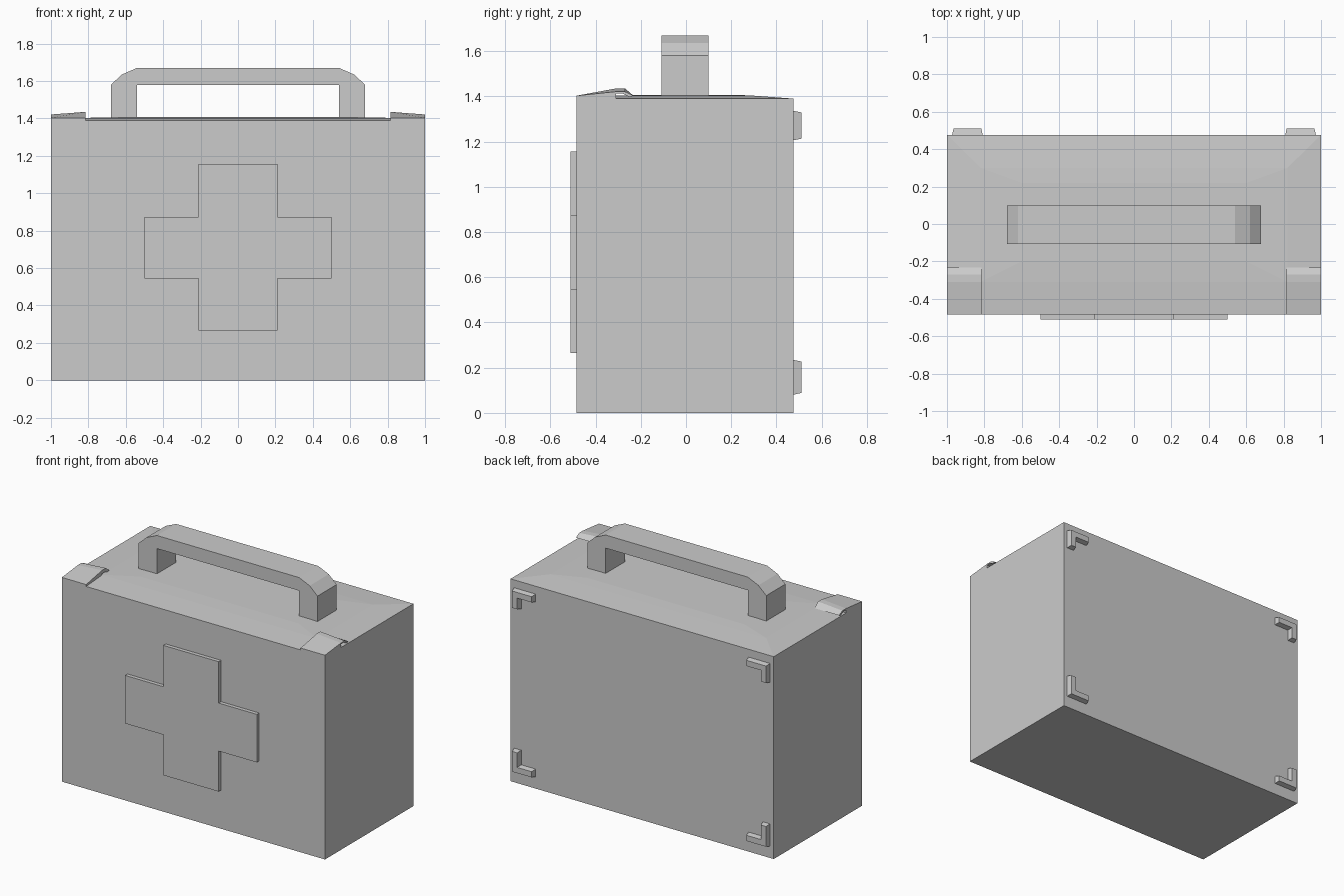
import bpy, bmesh

if "Cube" in bpy.data.objects:
    bpy.data.objects.remove(bpy.data.objects["Cube"])


def mesh_object(name, verts, faces):
    me = bpy.data.meshes.new(name)
    me.from_pydata(verts, [], faces)
    bm = bmesh.new()
    bm.from_mesh(me)
    bmesh.ops.recalc_face_normals(bm, faces=bm.faces)
    bm.to_mesh(me)
    bm.free()
    ob = bpy.data.objects.new(name, me)
    bpy.context.collection.objects.link(ob)
    return ob


def loft(name, rings):
    """Join equal-length closed rings and cap both ends."""
    n = len(rings[0])
    verts = [v for r in rings for v in r]
    faces = [tuple(range(n)), tuple(range(len(verts) - n, len(verts)))]
    for k in range(len(rings) - 1):
        for i in range(n):
            j = (i + 1) % n
            faces.append((k * n + i, k * n + j, (k + 1) * n + j, (k + 1) * n + i))
    return mesh_object(name, verts, faces)


def extrude_y(name, profile, y0, y1):
    return loft(name, [[(x, y, z) for x, z in profile] for y in (y0, y1)])


def rect(x, y0, y1, z):
    return [(-x, y0, z), (x, y0, z), (x, y1, z), (-x, y1, z)]


FRONT, BACK = -0.484, 0.476

# Case body with a shallow hipped lid
loft("case_body", [rect(1, FRONT, BACK, 0), rect(1, FRONT, BACK, 1.39),
                   rect(0.82, -0.31, 0.3, 1.403), rect(0.6, -0.2, 0.22, 1.407)])

# Raised cross on the front
a, b = 0.21, 0.5
bottom, low, high, top = 0.265, 0.543, 0.873, 1.157
cross = [(-a, bottom), (a, bottom), (a, low), (b, low), (b, high), (a, high),
         (a, top), (-a, top), (-a, high), (-b, high), (-b, low), (-a, low)]
extrude_y("front_cross", cross, -0.51, FRONT + 0.005)

# Carrying handle with faceted shoulders
half = [(0.54, 1.39), (0.68, 1.39), (0.68, 1.58), (0.62, 1.635), (0.54, 1.67)]
handle = half + [(-x, z) for x, z in reversed(half)] + [(-0.54, 1.58), (0.54, 1.58)]
extrude_y("handle", handle, -0.108, 0.1)

for side, label in ((1, "right"), (-1, "left")):
    # Raised corner clip on the lid, higher along its inner edge
    def clip_ring(x, lift):
        pts = [(FRONT, 1.385), (FRONT, 1.403), (-0.31, 1.42 + lift),
               (-0.27, 1.42 + lift), (-0.232, 1.403), (-0.25, 1.397),
               (-0.28, 1.412), (-0.31, 1.412), (-0.31, 1.385)]
        return [(side * x, y, z) for y, z in pts]
    loft("lid_clip_" + label, [clip_ring(1.0, 0.001), clip_ring(0.815, 0.015)])

    # L-shaped feet on the back, tapering outward
    for corner_z, end_z, level in ((0.08, 0.235, "lower"), (1.337, 1.205, "upper")):
        s = 1 if end_z > corner_z else -1

        def foot_ring(y, inset):
            x0, x1, w, i = 0.973, 0.808, 0.055, inset
            pts = [(x0 - i, corner_z + s * i), (x1 + i, corner_z + s * i),
                   (x1 + i, corner_z + s * (w - i)), (x0 - w + i, corner_z + s * (w - i)),
                   (x0 - w + i, end_z - s * i), (x0 - i, end_z - s * i)]
            return [(side * x, y, z) for x, z in pts]
        loft("back_foot_%s_%s" % (level, label),
             [foot_ring(BACK - 0.004, 0.0), foot_ring(0.51, 0.008)])
